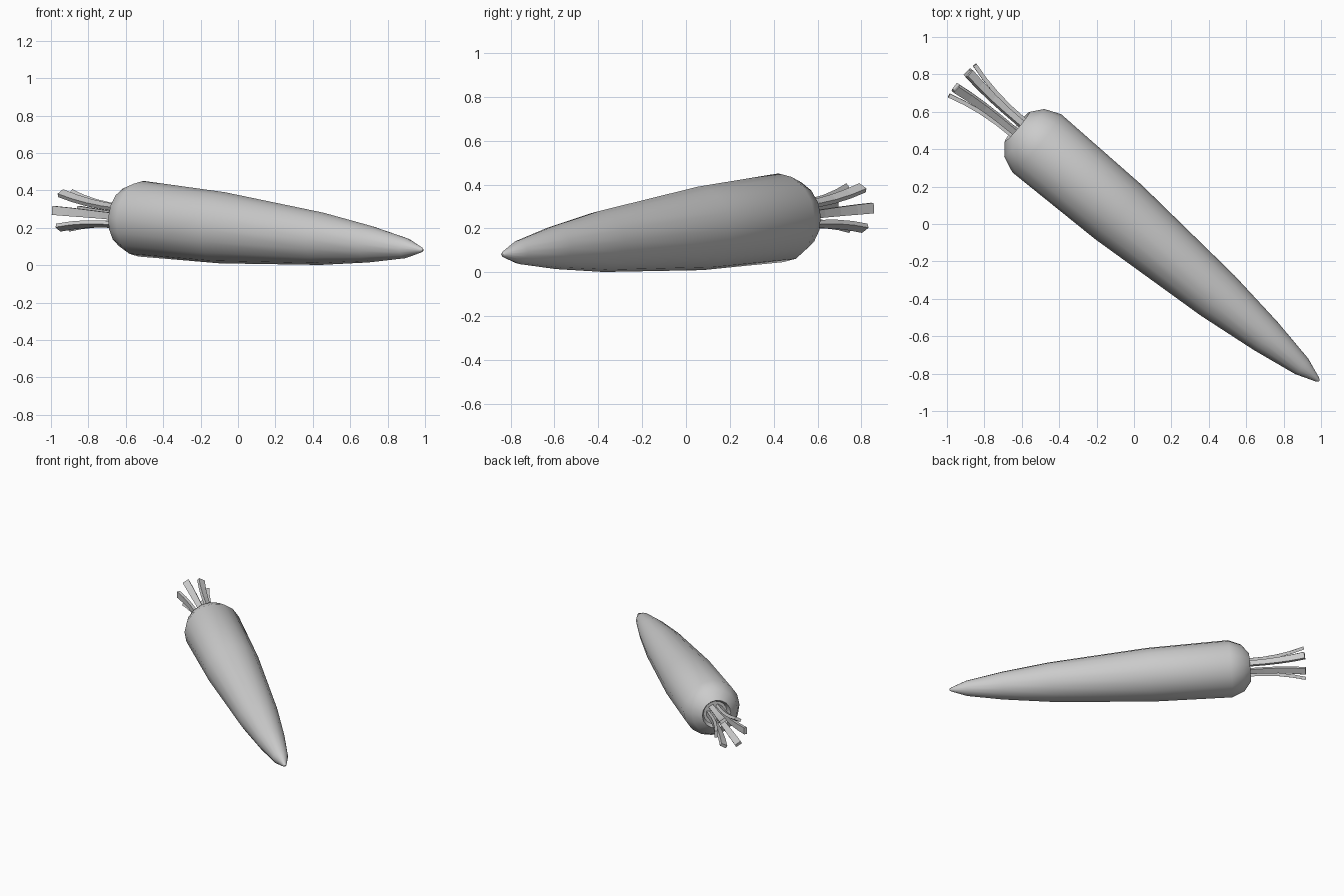
import bpy, bmesh, math
from mathutils import Vector, Matrix

if "Cube" in bpy.data.objects:
    bpy.data.objects.remove(bpy.data.objects["Cube"])

# Carrot frame: origin at the crown, W runs to the tip, U is level across, V is up across
O = Vector((-0.625, 0.52, 0.26))
W = Vector((0.765, -0.644, -0.085)).normalized()
U = Vector((0.644, 0.765, 0)).normalized()
V = W.cross(U).normalized()
if V.z < 0:
    V = -V


def place(s, a, r):
    return O + W * s + (U * math.cos(a) + V * math.sin(a)) * r


def make_object(name, bm):
    bmesh.ops.recalc_face_normals(bm, faces=bm.faces)
    me = bpy.data.meshes.new(name)
    bm.to_mesh(me)
    bm.free()
    ob = bpy.data.objects.new(name, me)
    bpy.context.collection.objects.link(ob)
    return ob


def skin(bm, rings):
    for a, b in zip(rings, rings[1:]):
        n = len(a)
        for i in range(n):
            j = (i + 1) % n
            bm.faces.new((a[i], a[j], b[j], b[i]))
    bm.faces.new(rings[0])
    bm.faces.new(rings[-1])


# Root: lathed profile (distance along axis, radius), with a dished crown
profile = [(0.035, 0.085), (0.0, 0.103), (0.05, 0.166), (0.138, 0.203),
           (0.71, 0.191), (1.408, 0.140), (1.745, 0.098), (1.997, 0.054),
           (2.105, 0.014), (2.118, 0.005)]
N = 16
bm = bmesh.new()
skin(bm, [[bm.verts.new(place(s, 2 * math.pi * i / N, r)) for i in range(N)]
          for s, r in profile])
root = make_object("carrot_root", bm)
bpy.context.view_layer.objects.active = root
root.select_set(True)
bpy.ops.object.shade_smooth_by_angle(angle=math.radians(50))

# Stems: six flat strips flaring out of the crown (distance, radius, half width)
path = [(0.05, 0.052, 0.018), (-0.10, 0.056, 0.019), (-0.20, 0.066, 0.021),
        (-0.30, 0.084, 0.023), (-0.388, 0.107, 0.024)]
half_thick = 0.011
for k in range(6):
    a = k * math.pi / 3
    side = -U * math.sin(a) + V * math.cos(a)
    bm = bmesh.new()
    rings = []
    for i, (s, r, w) in enumerate(path):
        p0, p1 = path[max(i - 1, 0)], path[min(i + 1, len(path) - 1)]
        ds, dr = p1[0] - p0[0], p1[1] - p0[1]
        l = math.hypot(ds, dr)
        ring = []
        for sw, st in ((-1, -1), (1, -1), (1, 1), (-1, 1)):
            t = st * half_thick
            ring.append(bm.verts.new(
                place(s + t * dr / l, a, r - t * ds / l) + side * sw * w))
        rings.append(ring)
    skin(bm, rings)
    make_object(f"leaf_stem_{k + 1}", bm)
